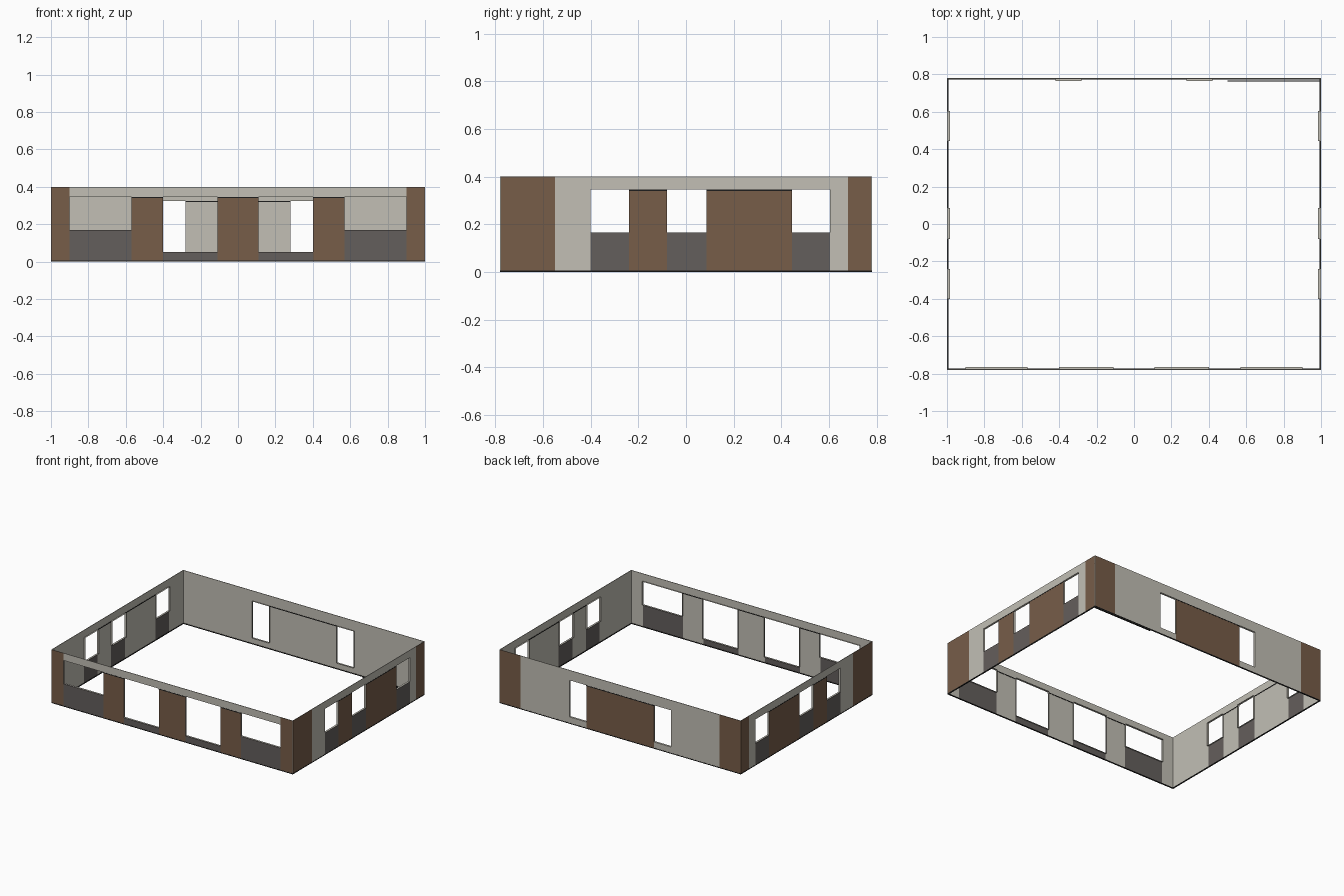
import bpy, bmesh, math
from mathutils import Matrix

if "Cube" in bpy.data.objects:
    bpy.data.objects.remove(bpy.data.objects["Cube"])

HX, HY, H = 1.0, 0.78, 0.40      # half width, half depth, wall height
T, REVEAL = 0.004, 0.015         # wall sheet thickness, window reveal depth


def material(name, rgb):
    m = bpy.data.materials.new(name)
    m.diffuse_color = (*rgb, 1)
    m.use_nodes = True
    m.node_tree.nodes["Principled BSDF"].inputs["Base Color"].default_value = m.diffuse_color
    return m


brown = material("brown cladding", (0.184, 0.110, 0.066))
beige = material("beige plaster", (0.54, 0.52, 0.46))
grey = material("dark grey panel", (0.127, 0.114, 0.107))
black = material("black trim", (0.012, 0.012, 0.012))
BROWN, BEIGE, GREY = 0, 1, 2


def make_object(name, bm, mats, matrix):
    me = bpy.data.meshes.new(name)
    bm.to_mesh(me)
    bm.free()
    for m in mats:
        me.materials.append(m)
    ob = bpy.data.objects.new(name, me)
    ob.matrix_world = matrix
    bpy.context.collection.objects.link(ob)
    return ob


def quad(bm, pts, mat=0):
    f = bm.faces.new([bm.verts.new(p) for p in pts])
    f.material_index = mat


def box(bm, u0, u1, d0, d1, z0, z1):
    m = Matrix.Translation(((u0 + u1) / 2, (d0 + d1) / 2, (z0 + z1) / 2)) \
        @ Matrix.Diagonal((u1 - u0, d1 - d0, z1 - z0, 1))
    bmesh.ops.create_cube(bm, size=1, matrix=m)


# A column is (start, end, kind, sill, apron colour); local x runs along the
# wall, local y points indoors.
def build_wall(name, columns, head, angle, dist):
    matrix = Matrix.Rotation(angle, 4, 'Z') @ Matrix.Translation((0, -dist, 0))
    levels = sorted({0, head, H} | {c[3] for c in columns if c[2] == "window"})
    wall, reveal, trim = bmesh.new(), bmesh.new(), bmesh.new()
    for u0, u1, kind, sill, apron in columns:
        for z0, z1 in zip(levels, levels[1:]):
            if kind == "window" and sill <= z0 < head:
                continue
            mat = BEIGE
            if kind == "corner" or (kind == "panel" and z0 < head):
                mat = BROWN
            elif kind == "window" and z0 < sill:
                mat = apron
            quad(wall, [(u0, 0, z0), (u1, 0, z0), (u1, 0, z1), (u0, 0, z1)], mat)
        if kind == "window":
            # Reveal faces around the opening
            loop = [(u0, sill), (u1, sill), (u1, head), (u0, head)]
            for (a, b), (c, d) in zip(loop, loop[1:] + loop[:1]):
                quad(reveal, [(a, 0, b), (c, 0, d), (c, REVEAL, d), (a, REVEAL, b)])
        elif kind == "panel":
            # Dark cap line above the cladding panel
            box(trim, u0, u1, -0.001, T + 0.002, head - 0.006, head)
    # Dark base line along the wall
    box(trim, columns[0][0], columns[-1][1], -0.001, T + 0.003, 0, 0.006)
    bmesh.ops.remove_doubles(wall, verts=wall.verts, dist=1e-5)
    bmesh.ops.remove_doubles(reveal, verts=reveal.verts, dist=1e-5)

    # Outdoor colours first, then the matching indoor colours
    ob = make_object(name + "_wall", wall, [brown, beige, grey, beige, beige, grey], matrix)
    solid = ob.modifiers.new("thickness", 'SOLIDIFY')
    solid.thickness, solid.offset = T, -1
    solid.material_offset = solid.material_offset_rim = 3
    make_object(name + "_window_reveals", reveal, [beige], matrix)
    make_object(name + "_trim", trim, [black], matrix)


def mirrored(cols):
    return [(-b, -a, k, s, p) for a, b, k, s, p in reversed(cols)]


# Front: two low windows and two tall ones
front_half = [(0.11, 0.40, "window", 0.05, GREY), (0.40, 0.57, "panel", 0, 0),
              (0.57, 0.90, "window", 0.17, GREY), (0.90, HX, "corner", 0, 0)]
front = mirrored(front_half) + [(-0.11, 0.11, "panel", 0, 0)] + front_half

# Back: broad central panel between two tall windows
back_half = [(0.28, 0.42, "window", 0.05, BEIGE), (0.42, 0.825, "plain", 0, 0),
             (0.825, HX, "corner", 0, 0)]
back = mirrored(back_half) + [(-0.28, 0.28, "panel", 0, 0)] + back_half

# Sides: three windows, front to back
side = [(-HY, -0.55, "corner", 0, 0), (-0.55, -0.40, "plain", 0, 0),
        (-0.40, -0.24, "window", 0.165, GREY), (-0.24, -0.08, "panel", 0, 0),
        (-0.08, 0.085, "window", 0.165, GREY), (0.085, 0.445, "panel", 0, 0),
        (0.445, 0.605, "window", 0.165, GREY), (0.605, 0.68, "plain", 0, 0),
        (0.68, HY, "corner", 0, 0)]

build_wall("front", front, 0.345, 0, HY)
build_wall("back", back, 0.325, math.pi, HY)
build_wall("right", side, 0.345, math.pi / 2, HX)
build_wall("left", mirrored(side), 0.345, -math.pi / 2, HX)

# Thin floor strip inside the back wall
strip = bmesh.new()
box(strip, 0.50, HX - T, HY - 0.018, HY - 0.012, 0, 0.006)
make_object("floor_strip", strip, [black], Matrix.Identity(4))
